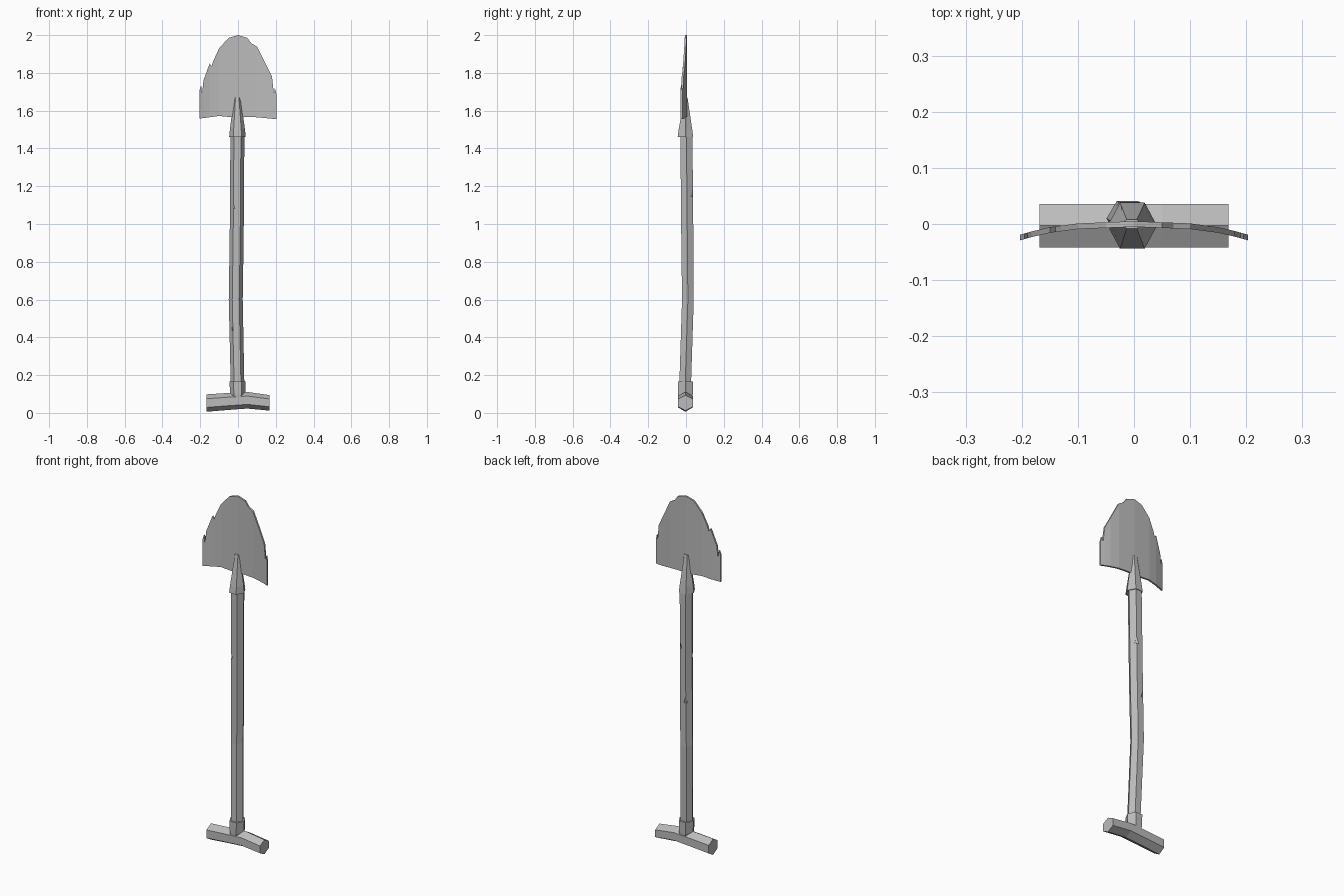
import bpy, bmesh, math
from mathutils import Vector

if "Cube" in bpy.data.objects:
    bpy.data.objects.remove(bpy.data.objects["Cube"], do_unlink=True)

grey = bpy.data.materials.new("plain_grey")
grey.use_nodes = True
COLOUR = (0.5, 0.5, 0.5, 1)
grey.diffuse_color = COLOUR
grey.node_tree.nodes["Principled BSDF"].inputs["Base Color"].default_value = COLOUR


def finish(name, bm):
    bmesh.ops.recalc_face_normals(bm, faces=bm.faces)
    mesh = bpy.data.meshes.new(name)
    bm.to_mesh(mesh)
    bm.free()
    mesh.materials.append(grey)
    ob = bpy.data.objects.new(name, mesh)
    bpy.context.collection.objects.link(ob)
    return ob


def hex_loft(name, rings, along_x=False):
    """Skin six-sided rings, each given as centre x, y, z, half width, half depth."""
    bm = bmesh.new()
    loops = []
    for x, y, z, a, b in rings:
        loop = []
        for i in range(6):
            t = i * math.pi / 3
            u, v = a * math.cos(t), b * math.sin(t) / math.sin(math.pi / 3)
            loop.append(bm.verts.new((x, y + v, z + u) if along_x else (x + u, y + v, z)))
        loops.append(loop)
    for lo, hi in zip(loops, loops[1:]):
        for i in range(6):
            j = (i + 1) % 6
            bm.faces.new((lo[i], lo[j], hi[j], hi[i]))
    bm.faces.new(loops[0])
    bm.faces.new(loops[-1])
    return finish(name, bm)


# Shaft, slightly bowed
shaft = hex_loft("shaft", [
    (-0.002, -0.005, 0.13, 0.036, 0.031),
    (-0.012, 0.010, 0.60, 0.037, 0.031),
    (-0.007, 0.007, 0.93, 0.037, 0.032),
    (-0.003, 0.002, 1.48, 0.037, 0.032)])

# Chips cut out of the shaft edges
for n, (x, y, z, size) in enumerate([
        (-0.028, -0.026, 1.10, 0.012), (0.015, 0.038, 1.17, 0.016),
        (-0.027, 0.042, 0.87, 0.016), (-0.030, -0.023, 0.45, 0.010)]):
    bm = bmesh.new()
    bmesh.ops.create_cone(bm, segments=4, radius1=size, radius2=0,
                          depth=size * 3, cap_ends=True)
    bmesh.ops.translate(bm, verts=bm.verts, vec=(x, y, z))
    cutter = finish("chip_cutter_%d" % (n + 1), bm)
    cutter.hide_render = True
    cutter.hide_set(True)
    cutter.display_type = 'WIRE'
    cut = shaft.modifiers.new("chip", 'BOOLEAN')
    cut.operation = 'DIFFERENCE'
    cut.solver = 'EXACT'
    cut.object = cutter

# Tapered socket that holds the blade
hex_loft("blade_socket", [
    (-0.003, -0.003, 1.46, 0.044, 0.041),
    (-0.003, -0.003, 1.50, 0.040, 0.036),
    (-0.004, 0.000, 1.67, 0.018, 0.008)])

# Cross grip, sagging towards both ends
hex_loft("grip", [
    (-0.168, -0.003, 0.052, 0.046, 0.039),
    (-0.060, -0.003, 0.060, 0.045, 0.039),
    (0.050, -0.003, 0.067, 0.044, 0.039),
    (0.168, -0.003, 0.053, 0.041, 0.039)], along_x=True)

# Grip collar
hex_loft("grip_collar", [
    (-0.002, -0.003, 0.07, 0.030, 0.036),
    (-0.002, -0.003, 0.10, 0.040, 0.039),
    (-0.002, -0.003, 0.165, 0.043, 0.040)])

# Blade: worn upper edge over a wavy lower edge, bowed forward at the sides
UPPER = [(-0.203, 1.71), (-0.195, 1.735), (-0.19, 1.69), (-0.183, 1.76),
         (-0.15, 1.85), (-0.14, 1.835), (-0.13, 1.865), (-0.1, 1.93),
         (-0.05, 1.985), (0, 2.0), (0.05, 1.985), (0.07, 1.957),
         (0.1, 1.94), (0.15, 1.84), (0.18, 1.78), (0.19, 1.69),
         (0.195, 1.72), (0.203, 1.69)]
LOWER = [(-0.203, 1.558), (-0.1, 1.572), (-0.03, 1.565),
         (0.03, 1.567), (0.1, 1.565), (0.203, 1.555)]
BOW = [(0, 0), (0.1, -0.004), (0.16, -0.012), (0.21, -0.026)]


def lerp(points, x):
    for (x0, v0), (x1, v1) in zip(points, points[1:]):
        if x <= x1:
            return v0 + (v1 - v0) * (x - x0) / (x1 - x0)
    return points[-1][1]


bm = bmesh.new()
columns = []
for x, top in UPPER:
    low, y = lerp(LOWER, x), lerp(BOW, abs(x))
    columns.append([bm.verts.new((x, y + s * 0.005, z))
                    for s, z in ((-1, low), (-1, top), (1, top), (1, low))])
for a, b in zip(columns, columns[1:]):
    for i in range(4):
        j = (i + 1) % 4
        bm.faces.new((a[i], a[j], b[j], b[i]))
bm.faces.new(columns[0])
bm.faces.new(columns[-1])
finish("blade", bm)
